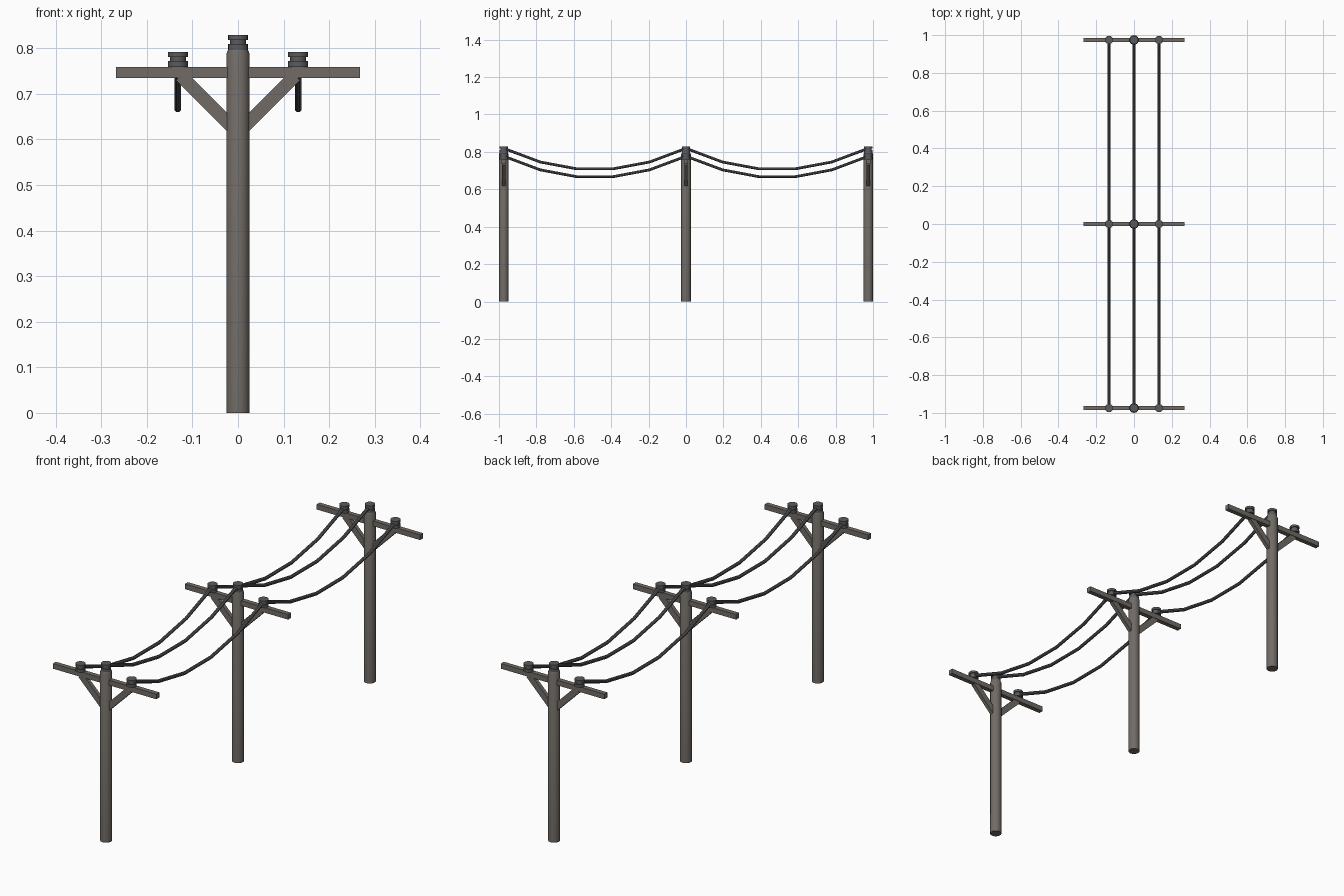
import bpy, bmesh, math
from mathutils import Matrix

if "Cube" in bpy.data.objects:
    bpy.data.objects.remove(bpy.data.objects["Cube"])

SPAN = 0.9745
X_WIRE = 0.132


def material(name, rgb):
    m = bpy.data.materials.new(name)
    m.diffuse_color = (*rgb, 1)
    m.use_nodes = True
    m.node_tree.nodes["Principled BSDF"].inputs["Base Color"].default_value = m.diffuse_color
    return m


WOOD = material("wood", (0.165, 0.148, 0.132))
CERAMIC = material("insulator_grey", (0.105, 0.105, 0.105))
CABLE = material("cable_dark", (0.10, 0.10, 0.10))


def finish(name, bm, mat, smooth=False):
    bmesh.ops.recalc_face_normals(bm, faces=bm.faces)
    me = bpy.data.meshes.new(name)
    bm.to_mesh(me)
    bm.free()
    me.materials.append(mat)
    ob = bpy.data.objects.new(name, me)
    bpy.context.collection.objects.link(ob)
    if smooth:
        bpy.ops.object.select_all(action='DESELECT')
        ob.select_set(True)
        bpy.context.view_layer.objects.active = ob
        bpy.ops.object.shade_smooth_by_angle(angle=math.radians(35))


def skin(name, rings, mat):
    # closed tube through a list of vertex-position rings
    bm = bmesh.new()
    rings = [[bm.verts.new(p) for p in ring] for ring in rings]
    n = len(rings[0])
    for a, b in zip(rings, rings[1:]):
        for i in range(n):
            j = (i + 1) % n
            bm.faces.new((a[i], a[j], b[j], b[i]))
    bm.faces.new(rings[0])
    bm.faces.new(rings[-1])
    finish(name, bm, mat, True)


def lathe(name, profile, loc, mat, sides=16):
    angles = [2 * math.pi * i / sides for i in range(sides)]
    skin(name, [[(loc[0] + r * math.cos(a), loc[1] + r * math.sin(a), loc[2] + z)
                 for a in angles] for r, z in profile], mat)


def box(name, loc, size, angle=0):
    bm = bmesh.new()
    bmesh.ops.create_cube(bm, size=1, matrix=Matrix.Translation(loc)
                          @ Matrix.Rotation(angle, 4, 'Y') @ Matrix.Diagonal((*size, 1)))
    finish(name, bm, WOOD)


def wire(name, x, y0, z_end, sag, segs=5, r=0.008, sides=8):
    # sagging tube swept along y
    rings = []
    for k in range(segs + 1):
        t = k / segs
        z = z_end - 4 * sag * t * (1 - t)
        tilt = math.atan(-4 * sag * (1 - 2 * t) / SPAN)
        ring = []
        for i in range(sides):
            a = 2 * math.pi * (i + 0.5) / sides
            u, v = r * math.cos(a), r * math.sin(a)
            ring.append((x + u, y0 + SPAN * t - v * math.sin(tilt), z + v * math.cos(tilt)))
        rings.append(ring)
    skin(name, rings, CABLE)


pole_profile = [(0.0255, 0), (0.0255, 0.788), (0.0215, 0.798)]
insulator_profile = [(0.022, 0), (0.022, 0.013), (0.0175, 0.013),
                     (0.0175, 0.022), (0.022, 0.022), (0.022, 0.033)]

for n, y in enumerate((-SPAN, 0, SPAN)):
    # pole, crossarm and top insulator
    lathe(f"pole_{n}", pole_profile, (0, y, 0), WOOD)
    box(f"crossarm_{n}", (0, y, 0.747), (0.535, 0.022, 0.024))
    lathe(f"top_insulator_{n}", insulator_profile, (0, y, 0.796), CERAMIC)
    # mirrored braces and arm insulators
    for side, s in (("left", -1), ("right", 1)):
        box(f"{side}_brace_{n}", (s * 0.07, y, 0.684), (0.158, 0.018, 0.029), -s * math.pi / 4)
        lathe(f"{side}_insulator_{n}", insulator_profile, (s * X_WIRE, y, 0.759), CERAMIC)

# wires between neighbouring poles
for n, y in enumerate((-SPAN, 0)):
    wire(f"center_wire_{n}", 0, y, 0.819, 0.114)
    for side, s in (("left", -1), ("right", 1)):
        wire(f"{side}_wire_{n}", s * X_WIRE, y, 0.777, 0.114)
